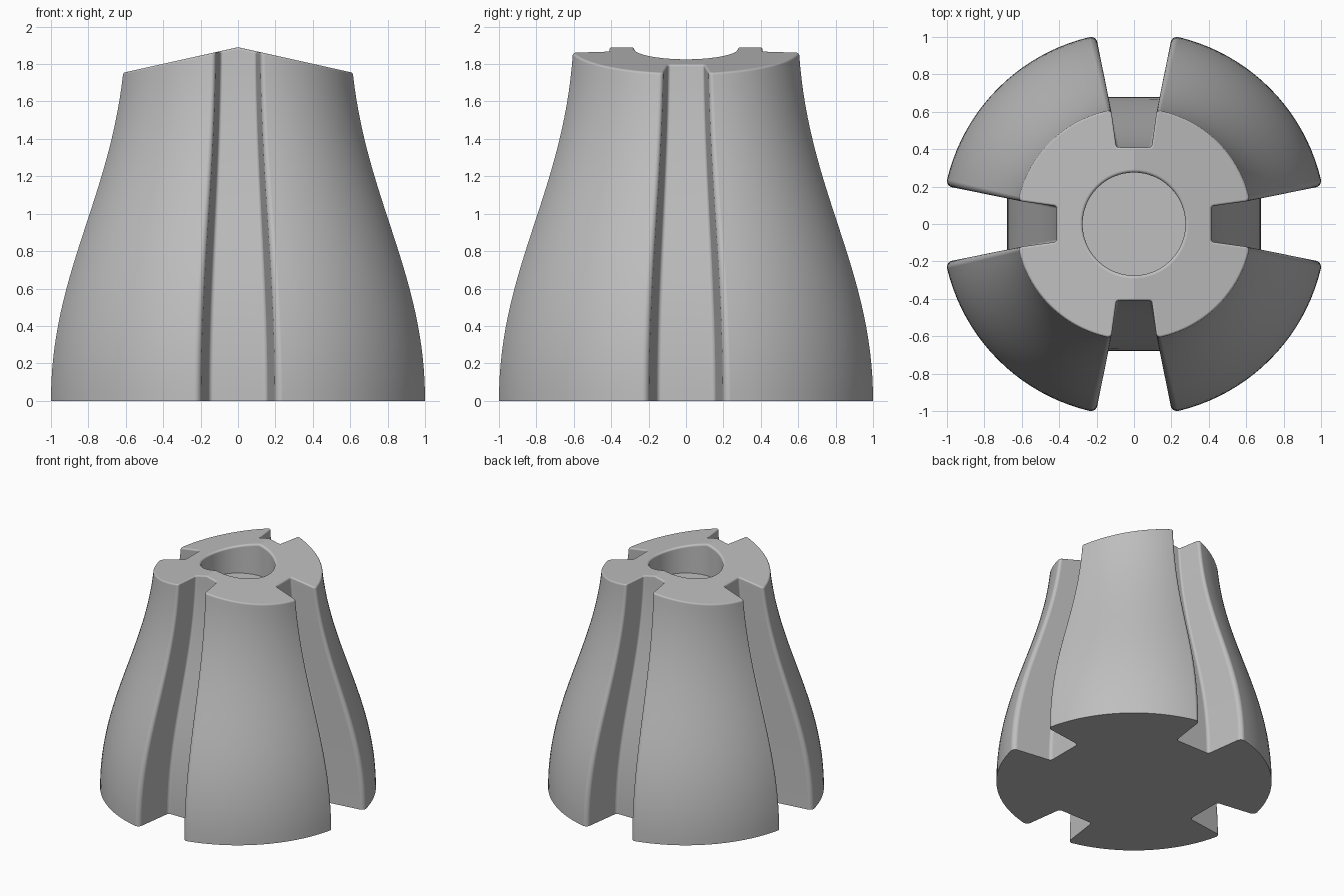
import bpy, bmesh
from math import pi, sin, cos, atan2, radians
from mathutils import Vector

if "Cube" in bpy.data.objects:
    bpy.data.objects.remove(bpy.data.objects["Cube"])

HOLE_R, HOLE_FLOOR = 0.275, 1.63
EDGE, RIM = 0.012, 0.018          # rounding of roof edge and hole rim
LEVELS, STEPS, HOLE_SIDES = 28, 6, 64


def roof(x):
    """Height of the shallow gable top."""
    return 1.89 - 0.222 * abs(x)


def bezier(a, b, c, d, t):
    u = 1 - t
    return u**3 * a + 3 * u * u * t * b + 3 * u * t * t * c + t**3 * d


def taper(z):
    """Scale of the cross-section at a height, from a bell-shaped curve."""
    lo, hi = 0.0, 1.0
    for _ in range(24):
        mid = (lo + hi) / 2
        if bezier(0, 0.72, 1.12, 1.89, mid) < z:
            lo = mid
        else:
            hi = mid
    return bezier(1, 1, 0.645, 0.603, lo)


def fillet(p, d0, d1, r, n):
    """Round a corner p between the directions d0 and d1."""
    half = d0.angle(d1) / 2
    t = r * cos(half) / sin(half)
    centre = p + (d0 + d1).normalized() * r / sin(half)
    a, b = p + d0 * t - centre, p + d1 * t - centre
    return [centre + a.lerp(b, i / n).normalized() * r for i in range(n + 1)]


# Cross-section: four lobes parted by flat-bottomed slots
inner, outer = Vector((0.675, 0.155)), Vector((1.002, 0.2))
wall = (outer - inner).normalized()
tangent = Vector((-outer.y, outer.x)).normalized()
half = [Vector((0.675, 0))]
half += fillet(inner, Vector((0, -1)), wall, 0.025, 6)
half += fillet(outer, -wall, tangent, 0.035, 8)
start, radius = atan2(half[-1].y, half[-1].x), half[-1].length
for i in range(1, 11):
    a = start + (pi / 4 - start) * i / 10
    half.append(Vector((cos(a), sin(a))) * radius)
quarter = half + [Vector((p.y, p.x)) for p in half[-2:0:-1]]
section = []
for turn in range(4):
    for p in quarter:
        q = p.copy()
        for _ in range(turn):
            q = Vector((-q.y, q.x))
        section.append(q)
widest = max(p.x for p in section)
section = [p / widest for p in section]
N, Q = len(section), len(quarter)
inward = []
for i in range(N):
    d0 = (section[i] - section[i - 1]).normalized()
    d1 = (section[(i + 1) % N] - section[i]).normalized()
    d = (d0 + d1).normalized()
    inward.append(Vector((-d.y, d.x)))

bm = bmesh.new()


def ring(points):
    return [bm.verts.new(p) for p in points]


def bridge(rings):
    for lower, upper in zip(rings, rings[1:]):
        n = len(lower)
        for i in range(n):
            j = (i + 1) % n
            bm.faces.new((lower[i], lower[j], upper[j], upper[i]))


# Outer walls, lofted up to just under the roof
rings = []
for level in range(LEVELS + 1):
    points = []
    for p in section:
        s = 0.7
        for _ in range(8):
            z = level / LEVELS * (roof(p.x * s) - EDGE)
            s = taper(z)
        points.append(Vector((p.x * s, p.y * s, z)))
    rings.append(ring(points))

# Rounded roof edge
for k in range(1, STEPS + 1):
    a = k / STEPS * pi / 2
    edge = []
    for p, d in zip(points, inward):
        q = p.xy + d * EDGE * (1 - cos(a))
        edge.append((q.x, q.y, roof(q.x) - EDGE * (1 - sin(a))))
    rings.append(ring(edge))
bridge(rings)
bm.faces.new(rings[0][::-1])


# Blind hole with a rounded rim
def hole_ring(r, drop=None):
    points = []
    for i in range(HOLE_SIDES):
        a = 2 * pi * i / HOLE_SIDES
        x = r * cos(a)
        z = HOLE_FLOOR if drop is None else roof(x) - drop
        points.append((x, r * sin(a), z))
    return ring(points)


hole = []
for k in range(STEPS + 1):
    a = k / STEPS * pi / 2
    hole.append(hole_ring(HOLE_R + RIM * (1 - sin(a)), RIM * (1 - cos(a))))
hole.append(hole_ring(HOLE_R))
bridge(hole)
bm.faces.new(hole[-1])

# Two sloping roof halves around the hole
top, rim = rings[-1], hole[0]
for first in (3, 1):
    outside = [top[(first * Q + i) % N] for i in range(2 * Q + 1)]
    end = (first + 2) * HOLE_SIDES // 4
    inside = [rim[(end - i) % HOLE_SIDES] for i in range(HOLE_SIDES // 2 + 1)]
    bm.faces.new(outside + inside)

bmesh.ops.recalc_face_normals(bm, faces=bm.faces)
mesh = bpy.data.meshes.new("slotted_body")
bm.to_mesh(mesh)
bm.free()
body = bpy.data.objects.new("slotted_body", mesh)
bpy.context.collection.objects.link(body)

# Plain grey material
grey = bpy.data.materials.new("plain grey")
grey.use_nodes = True
colour = (0.52, 0.52, 0.52, 1)
grey.diffuse_color = colour
for node in grey.node_tree.nodes:
    if node.type == 'BSDF_PRINCIPLED':
        node.inputs["Base Color"].default_value = colour
mesh.materials.append(grey)

# Smooth shading, with flat caps kept flat
bpy.ops.object.select_all(action='DESELECT')
body.select_set(True)
bpy.context.view_layer.objects.active = body
bpy.ops.object.shade_smooth_by_angle(angle=radians(23))
weighted = body.modifiers.new("weighted_normals", 'WEIGHTED_NORMAL')
weighted.keep_sharp = True
